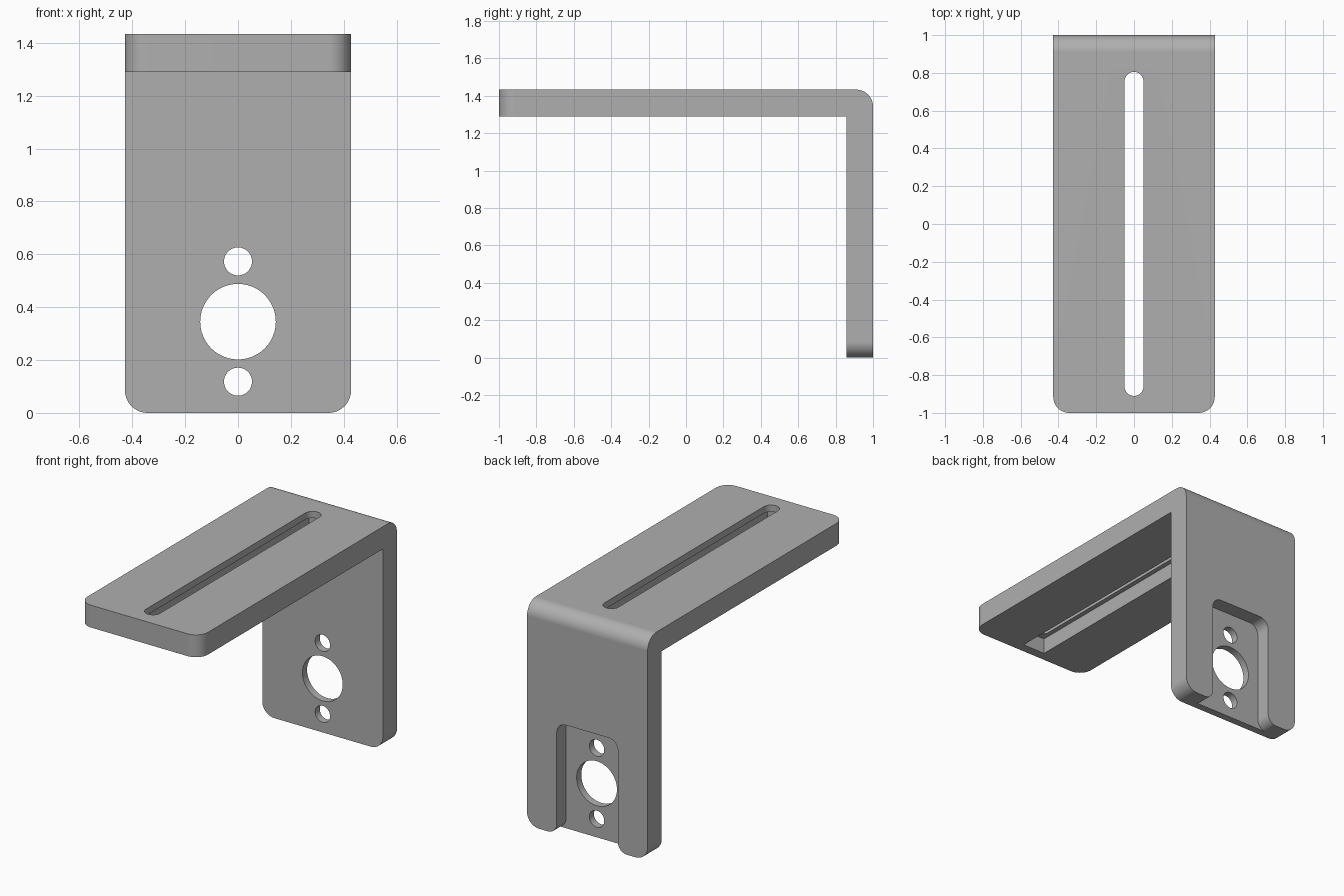
import bpy, bmesh, math
from mathutils import Vector

cube = bpy.data.objects.get("Cube")
if cube:
    bpy.data.objects.remove(cube, do_unlink=True)

HALF_W, HEIGHT, WALL = 0.4275, 1.433, 0.143
UNDER, INNER = HEIGHT - WALL, 1 - WALL
CORNER = 0.085

grey = bpy.data.materials.new("light_grey")
grey.use_nodes = True
colour = (0.43, 0.43, 0.43, 1)
grey.diffuse_color = colour
grey.node_tree.nodes["Principled BSDF"].inputs["Base Color"].default_value = colour


def fillet(corners, steps=10):
    """Outline of square corners (u, v, radius), each rounded by its radius."""
    out = []
    for i, (x, y, r) in enumerate(corners):
        p = Vector((x, y))
        if r == 0:
            out.append(p)
            continue
        a = (Vector(corners[i - 1][:2]) - p).normalized()
        b = (Vector(corners[(i + 1) % len(corners)][:2]) - p).normalized()
        centre = p + r * (a + b)
        for k in range(steps + 1):
            t = math.pi / 2 * k / steps
            out.append(centre - r * (b * math.cos(t) + a * math.sin(t)))
    return out


def circle(u, v, r, n=48):
    return [Vector((u + r * math.cos(2 * math.pi * k / n),
                    v + r * math.sin(2 * math.pi * k / n))) for k in range(n)]


def prism(name, outline, axis, low, high):
    """Extrude an outline along x, y or z from low to high."""
    place = {"x": lambda p, d: (d, p.x, p.y),
             "y": lambda p, d: (p.x, d, p.y),
             "z": lambda p, d: (p.x, p.y, d)}[axis]
    bm = bmesh.new()
    ends = [[bm.verts.new(place(p, d)) for p in outline] for d in (low, high)]
    bm.faces.new(ends[0])
    bm.faces.new(ends[1])
    for i in range(len(outline)):
        j = (i + 1) % len(outline)
        bm.faces.new((ends[0][i], ends[0][j], ends[1][j], ends[1][i]))
    bmesh.ops.recalc_face_normals(bm, faces=bm.faces)
    mesh = bpy.data.meshes.new(name)
    bm.to_mesh(mesh)
    bm.free()
    mesh.materials.append(grey)
    obj = bpy.data.objects.new(name, mesh)
    bpy.context.collection.objects.link(obj)
    return obj


def box(u0, u1, v0, v1, r=0):
    return fillet([(u0, v0, r), (u1, v0, r), (u1, v1, r), (u0, v1, r)])


# L-shaped plate with a rounded outer bend
bracket = prism("angle_bracket", fillet([
    (-1, UNDER, 0), (-1, HEIGHT, 0), (1, HEIGHT, 0.09),
    (1, 0, 0), (INNER, 0, 0), (INNER, UNDER, 0)]), "x", -HALF_W, HALF_W)

# Rounded corners at the two free ends
bm = bmesh.new()
bm.from_mesh(bracket.data)
ends = []
for e in bm.edges:
    a, b = (v.co for v in e.verts)
    if abs(a.x - b.x) < 1e-4 and (max(a.y, b.y) < -0.99 or max(a.z, b.z) < 0.01):
        ends.append(e)
bmesh.ops.bevel(bm, geom=ends, offset=CORNER, offset_type="OFFSET",
                segments=10, profile=0.5, affect="EDGES")
bm.to_mesh(bracket.data)
bm.free()

# Cutters: long slot, wider channel below it, rear pocket, three holes
POCKET, TOP, R, EPS = 0.217, 0.715, 0.065, -0.001
cutters = [
    prism("slot_cutter", box(-0.05, 0.05, -0.91, 0.805, 0.0499), "z", 1.2, 1.6),
    prism("channel_cutter", box(-0.08, 0.08, -0.94, 0.835), "z", 1.2, UNDER + 0.1),
    prism("pocket_cutter", fillet([
        (-POCKET, TOP, R), (POCKET, TOP, R), (POCKET, EPS, R), (0.3, EPS, 0),
        (0.3, -0.1, 0), (-0.3, -0.1, 0), (-0.3, EPS, 0), (-POCKET, EPS, R)]),
        "y", 1 - 0.096, 1.1),
]
for z, r in ((0.118, 0.053), (0.345, 0.143), (0.573, 0.053)):
    cutters.append(prism("hole_cutter", circle(0, z, r), "y", 0.7, 1.2))

for c in cutters:
    c.hide_render = True
    m = bracket.modifiers.new(c.name, "BOOLEAN")
    m.operation, m.solver, m.object = "DIFFERENCE", "EXACT", c

# Bake the cuts and discard the cutters
bpy.context.view_layer.update()
graph = bpy.context.evaluated_depsgraph_get()
cut_mesh = bpy.data.meshes.new_from_object(bracket.evaluated_get(graph))
bracket.modifiers.clear()
bracket.data = cut_mesh
for c in cutters:
    bpy.data.objects.remove(c, do_unlink=True)

# Smooth bends with crisp edges and flat faces
bpy.ops.object.select_all(action="DESELECT")
bracket.select_set(True)
bpy.context.view_layer.objects.active = bracket
bpy.ops.object.shade_smooth_by_angle(angle=math.radians(30))
weighted = bracket.modifiers.new("flat_face_normals", "WEIGHTED_NORMAL")
weighted.keep_sharp = True
